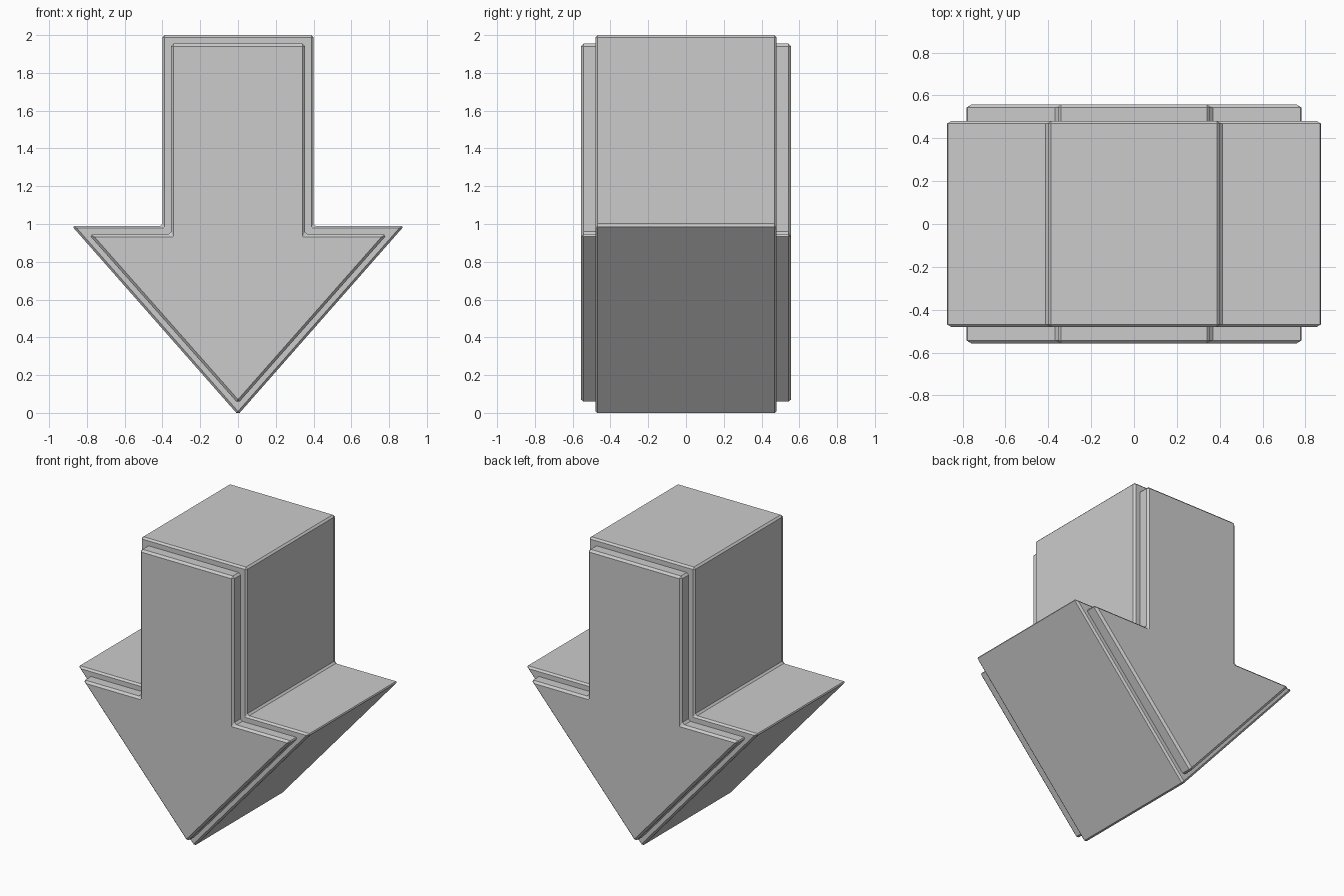
import bpy, bmesh

if "Cube" in bpy.data.objects:
    bpy.data.objects.remove(bpy.data.objects["Cube"])


def arrow(name, shaft, wing, top, shoulder, tip, depth, bevel):
    """Down-pointing arrow outline extruded along y, with chamfered edges."""
    right = [(shaft, top), (shaft, shoulder), (wing, shoulder)]
    outline = right + [(0, tip)] + [(-x, z) for x, z in reversed(right)]
    bm = bmesh.new()
    face = bm.faces.new([bm.verts.new((x, -depth, z)) for x, z in outline])
    ext = bmesh.ops.extrude_face_region(bm, geom=[face])
    verts = [v for v in ext["geom"] if isinstance(v, bmesh.types.BMVert)]
    bmesh.ops.translate(bm, verts=verts, vec=(0, 2 * depth, 0))
    bmesh.ops.recalc_face_normals(bm, faces=bm.faces)
    mesh = bpy.data.meshes.new(name)
    bm.to_mesh(mesh)
    bm.free()
    obj = bpy.data.objects.new(name, mesh)
    bpy.context.collection.objects.link(obj)
    mod = obj.modifiers.new("chamfer", "BEVEL")
    mod.width = bevel
    mod.segments = 1
    mod.limit_method = "ANGLE"
    return obj


# Outer arrow block
arrow("arrow_body", 0.40, 0.88, 2.0, 0.99, -0.01, 0.48, 0.012)

# Smaller inner arrow, standing proud of the front and back faces
arrow("raised_arrow_panel", 0.355, 0.79, 1.955, 0.945, 0.05, 0.557, 0.014)
